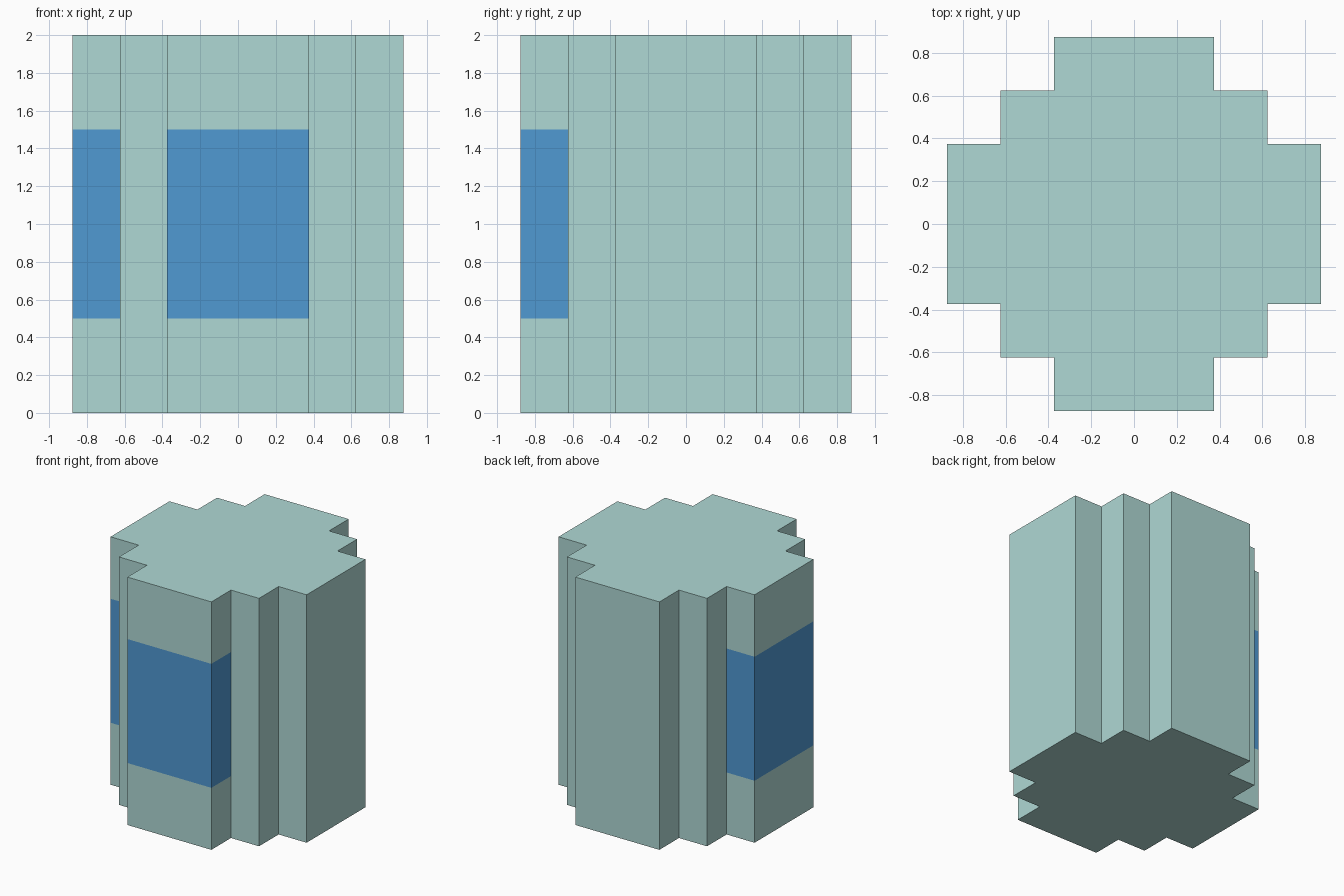
import bpy
import bmesh

if "Cube" in bpy.data.objects:
    bpy.data.objects.remove(bpy.data.objects["Cube"])

LEVELS = (0.0, 0.5, 1.5, 2.0)
ARM, STEP, OUT = 0.375, 0.625, 0.875


def material(name, rgb):
    mat = bpy.data.materials.new(name)
    mat.diffuse_color = (*rgb, 1.0)
    mat.use_nodes = True
    mat.node_tree.nodes["Principled BSDF"].inputs["Base Color"].default_value = mat.diffuse_color
    return mat


# Stepped cross outline: one quarter turned four times
quarter = [(OUT, ARM), (STEP, ARM), (STEP, STEP), (ARM, STEP), (ARM, OUT)]
outline = []
for _ in range(4):
    outline += quarter
    quarter = [(-y, x) for x, y in quarter]

# Column: outline stacked at each level, with side walls and two caps
bm = bmesh.new()
rings = [[bm.verts.new((x, y, z)) for x, y in outline] for z in LEVELS]
n = len(outline)
for band, (low, high) in enumerate(zip(rings, rings[1:])):
    for i in range(n):
        j = (i + 1) % n
        face = bm.faces.new((low[i], low[j], high[j], high[i]))
        c = face.calc_center_median()
        # Blue band wraps the front and left arms
        if band == 1 and min(c.x, c.y) < -STEP - 0.01:
            face.material_index = 1
bm.faces.new(list(reversed(rings[0])))
bm.faces.new(rings[-1])
bm.normal_update()

mesh = bpy.data.meshes.new("stepped_column")
bm.to_mesh(mesh)
bm.free()
mesh.materials.append(material("pale_teal", (0.43, 0.69, 0.66)))
mesh.materials.append(material("blue", (0.08, 0.32, 0.65)))
column = bpy.data.objects.new("stepped_column", mesh)
bpy.context.collection.objects.link(column)
